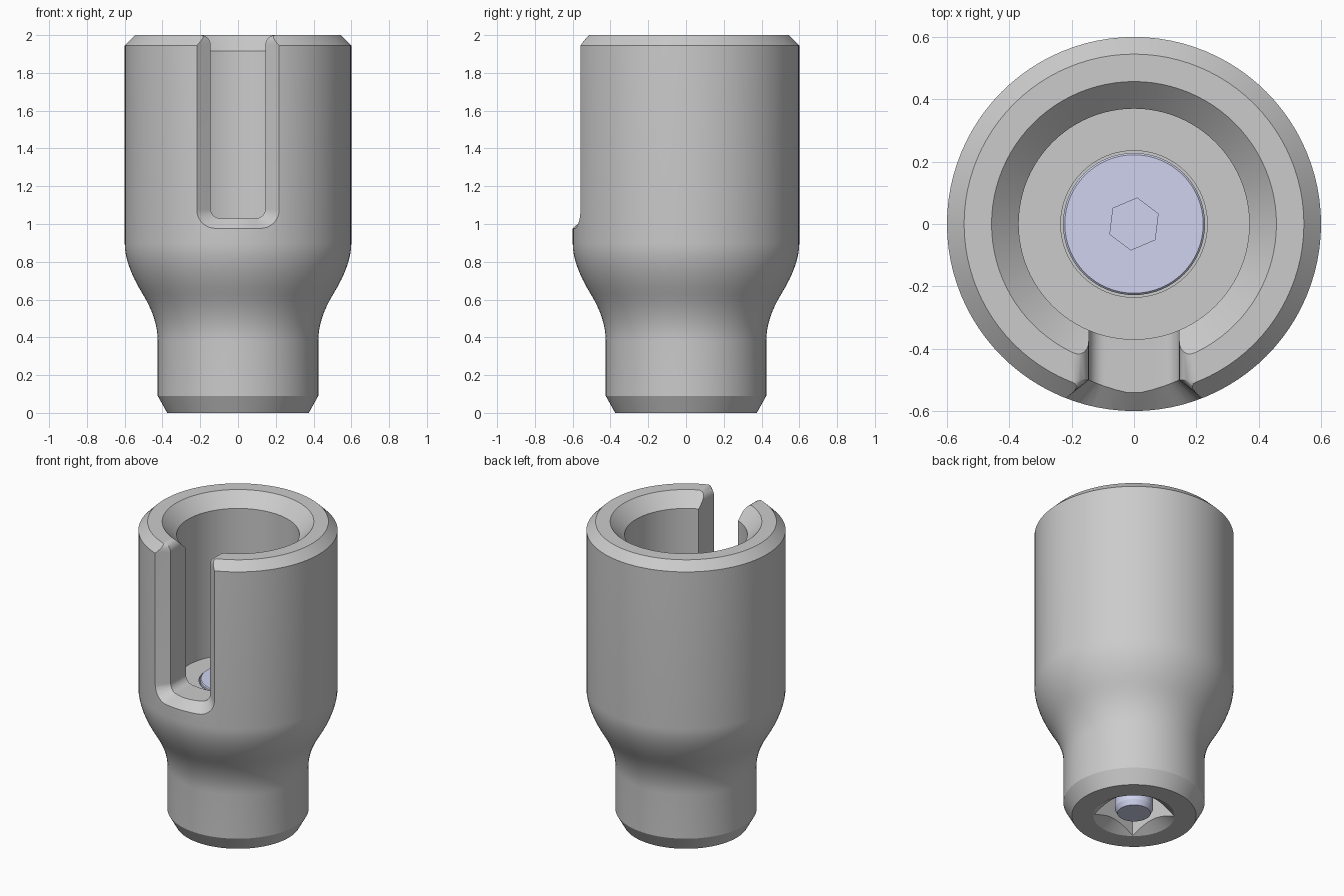
import bpy, bmesh, math
from mathutils import Vector

if "Cube" in bpy.data.objects:
    bpy.data.objects.remove(bpy.data.objects["Cube"])


def make_object(name, bm):
    bmesh.ops.recalc_face_normals(bm, faces=bm.faces)
    mesh = bpy.data.meshes.new(name)
    bm.to_mesh(mesh)
    bm.free()
    ob = bpy.data.objects.new(name, mesh)
    bpy.context.collection.objects.link(ob)
    return ob


def loft(name, rings, closed=False):
    """Join equal-length rings of points; cap the ends or close the loop."""
    bm = bmesh.new()
    rows = [[bm.verts.new(p) for p in ring] for ring in rings]
    n = len(rows[0])
    pairs = list(zip(rows, rows[1:]))
    if closed:
        pairs.append((rows[-1], rows[0]))
    else:
        bm.faces.new(rows[0])
        bm.faces.new(rows[-1])
    for a, b in pairs:
        for i in range(n):
            j = (i + 1) % n
            bm.faces.new((a[i], a[j], b[j], b[i]))
    return make_object(name, bm)


def circle(r, z, n, turn=0):
    return [(r * math.cos(turn + math.tau * i / n),
             r * math.sin(turn + math.tau * i / n), z) for i in range(n)]


def lathe(name, profile, n=96, closed=False):
    return loft(name, [circle(r, z, n) for r, z in profile], closed)


def bezier(a, b, c, n=8):
    a, b, c = Vector(a), Vector(b), Vector(c)
    return [tuple(a * (1 - t) ** 2 + b * 2 * t * (1 - t) + c * t * t)
            for t in (i / n for i in range(n + 1))]


def cut(ob, cutter):
    cutter.hide_render = True
    mod = ob.modifiers.new("cut", 'BOOLEAN')
    mod.operation = 'DIFFERENCE'
    mod.solver = 'EXACT'
    mod.object = cutter
    bpy.context.view_layer.objects.active = ob
    bpy.ops.object.modifier_apply(modifier=mod.name)
    bpy.data.objects.remove(cutter)


def smooth(ob):
    bpy.ops.object.select_all(action='DESELECT')
    ob.select_set(True)
    bpy.context.view_layer.objects.active = ob
    bpy.ops.object.shade_smooth_by_angle(angle=math.radians(25))


# Socket body: closed profile, outside going up then inside going down
neck = (bezier((0.425, 0.38), (0.425, 0.50), (0.505, 0.63))
        + bezier((0.505, 0.63), (0.60, 0.784), (0.60, 0.90))[1:])
profile = ([(0.245, 0), (0.375, 0), (0.425, 0.09)] + neck
           + [(0.60, 1.945), (0.545, 2.0), (0.457, 2.0), (0.37, 1.915),
              (0.37, 0.945), (0.235, 0.945), (0.235, 0.74),
              (0.13, 0.74), (0.13, 0.077)])
body = lathe("socket_body", profile, closed=True)


# Slot in the front wall: U-shaped cutter that widens at the outer surface
def u_shape(hw, bottom, r, flare):
    right = [(hw + flare, 2.1), (hw + flare, 2.001)]
    for i in range(7):
        a = math.pi / 2 * i / 6
        right.append((hw + flare * (1 - math.sin(a)), 2.0 - 0.055 * (1 - math.cos(a))))
    for i in range(9):
        a = math.pi / 2 * i / 8
        right.append((hw - r + r * math.cos(a), bottom + r - r * math.sin(a)))
    floor = [((hw - r) * k / 4, bottom) for k in (2.5, 1)]
    right += floor
    return right + [(-x, z) for x, z in reversed(right)]


inner = u_shape(0.145, 1.03, 0.05, 0.05)
outer = u_shape(0.22, 0.975, 0.1, 0.0)
slot = loft("slot_cutter", [
    [(x, -0.15, z) for x, z in inner],
    [(x, -math.sqrt(0.545 ** 2 - min(abs(x), 0.145) ** 2)
      + 0.025 * min(1, abs(x) / 0.145), z) for x, z in inner],
    [(x, -math.sqrt(0.602 ** 2 - x * x), z) for x, z in outer],
    [(x, -0.75, z) for x, z in outer]])
cut(body, slot)

# Square drive hole in the bottom
turn = math.radians(52)
cut(body, loft("drive_cutter", [circle(0.242, z, 4, turn) for z in (-0.1, 0.5)]))
smooth(body)

# Screw through the floor, with a hexagonal recess in its head
screw = lathe("screw", [(0.10, 0.018), (0.115, 0.05), (0.115, 0.75), (0.228, 0.75),
                        (0.228, 0.952), (0.222, 0.958)], n=64)
cut(screw, loft("hex_cutter", [circle(0.084, z, 6, math.radians(23)) for z in (0.84, 1.1)]))
blue = bpy.data.materials.new("screw_blue")
blue.diffuse_color = (0.62, 0.65, 0.85, 1)
blue.use_nodes = True
blue.node_tree.nodes["Principled BSDF"].inputs["Base Color"].default_value = blue.diffuse_color
screw.data.materials.clear()
screw.data.materials.append(blue)
smooth(screw)
